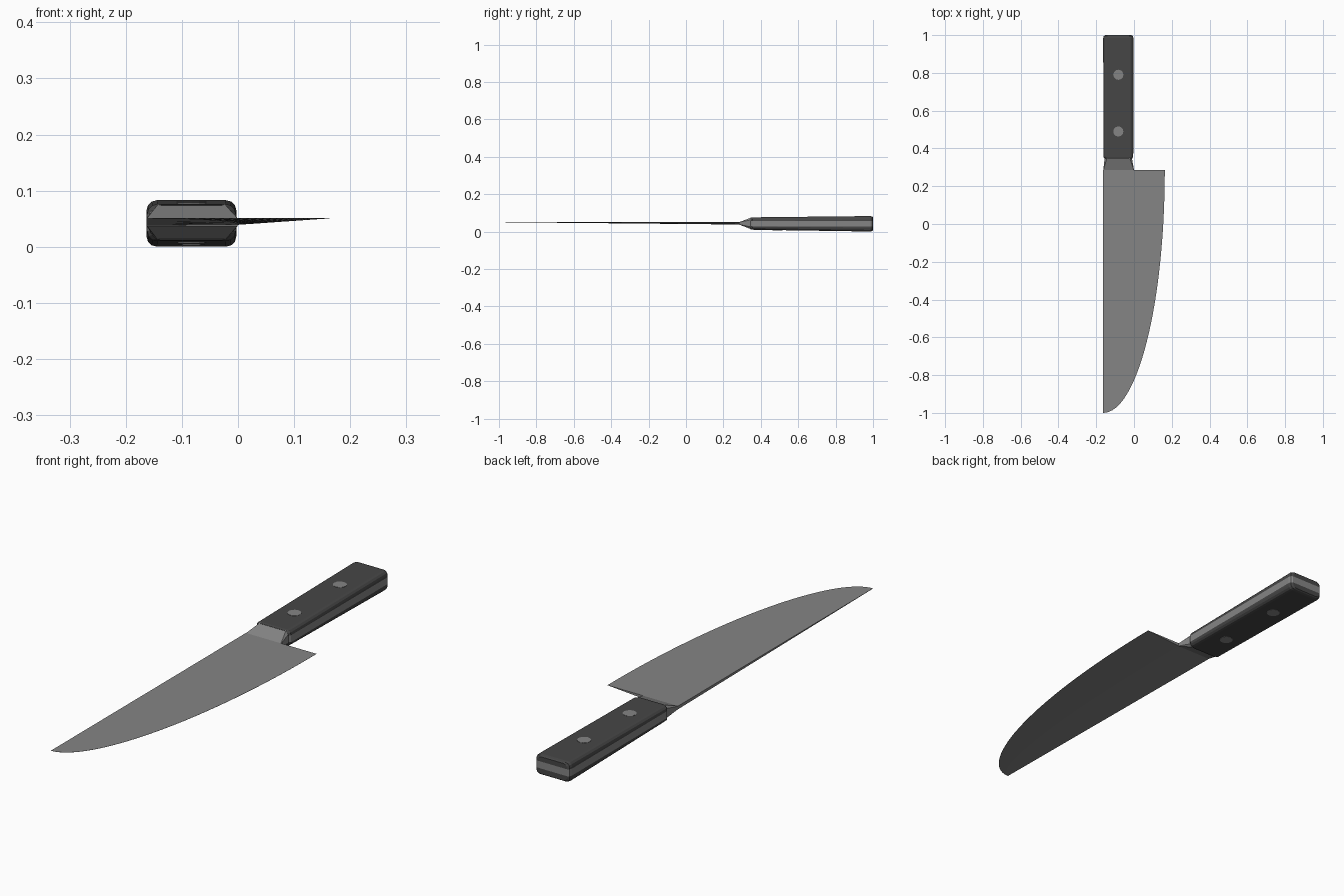
import bpy, bmesh, math

if "Cube" in bpy.data.objects:
    bpy.data.objects.remove(bpy.data.objects["Cube"])

def material(name, v):
    m = bpy.data.materials.new(name)
    m.diffuse_color = (v, v, v, 1)
    m.use_nodes = True
    m.node_tree.nodes["Principled BSDF"].inputs["Base Color"].default_value = m.diffuse_color
    return m

STEEL = material("steel grey", 0.235)
DARK = material("dark handle", 0.062)

def finish(name, bm, mat):
    bmesh.ops.recalc_face_normals(bm, faces=bm.faces)
    me = bpy.data.meshes.new(name)
    bm.to_mesh(me)
    bm.free()
    me.materials.append(mat)
    ob = bpy.data.objects.new(name, me)
    bpy.context.collection.objects.link(ob)
    return ob

def loft(name, rings, mat):
    """Skin a list of equal-length rings and cap both ends."""
    bm = bmesh.new()
    vs = [[bm.verts.new(p) for p in r] for r in rings]
    n = len(vs[0])
    for a, b in zip(vs, vs[1:]):
        for i in range(n):
            j = (i + 1) % n
            bm.faces.new((a[i], a[j], b[j], b[i]))
    bm.faces.new(vs[0])
    bm.faces.new(vs[-1])
    return finish(name, bm, mat)

CX, Y0, Y1 = -0.083, 0.345, 1.0
TANG = (0.028, 0.057)

def z_top(y):
    return 0.076 + 0.007 * (y - Y0) / (Y1 - Y0)

def z_bottom(y):
    return 0.010 - 0.010 * (y - Y0) / (Y1 - Y0)

# station along handle, width half, inset of the outer faces
STATIONS = [(Y0, 0.072, 0.002), (Y0 + 0.010, 0.079, 0), (Y1 - 0.016, 0.080, 0),
            (Y1 - 0.005, 0.077, 0.002), (Y1, 0.069, 0.006)]

def scale_ring(y, w, inset, top):
    inner = TANG[1] if top else TANG[0]
    outer = z_top(y) - inset if top else z_bottom(y) + inset
    s = 1 if top else -1
    r = 0.018
    pts = [(w, inner)]
    for k in range(4):
        a = math.radians(30 * k)
        pts.append((w - r + r * math.cos(a), outer - s * r * (1 - math.sin(a))))
    right = [(CX + x, y, z) for x, z in pts]
    left = [(CX - x, y, z) for x, z in reversed(pts)]
    return right + left

# handle scales
for top, name in ((True, "handle_scale_upper"), (False, "handle_scale_lower")):
    loft(name, [scale_ring(*s, top) for s in STATIONS], DARK)

# tang sandwiched between the scales
loft("tang", [[(CX + sx * w, y, z) for sx, z in
     ((1, TANG[0]), (1, TANG[1]), (-1, TANG[1]), (-1, TANG[0]))]
     for y, w, _ in STATIONS], STEEL)

# bolster: tapers from handle section to blade thickness
def bolster_ring(y, xa, xb, za, zb, c):
    return [(xa, y, za + c), (xa + c, y, za), (xb - c, y, za), (xb, y, za + c),
            (xb, y, zb - c), (xb - c, y, zb), (xa + c, y, zb), (xa, y, zb - c)]

loft("bolster", [bolster_ring(0.285, -0.163, 0.0, 0.037, 0.051, 0.001),
                 bolster_ring(0.350, -0.155, -0.011, 0.012, 0.075, 0.012)], STEEL)

# rivets through the handle
for i, y in enumerate((0.49, 0.79)):
    bm = bmesh.new()
    zt, zb = z_top(y) + 0.001, z_bottom(y) - 0.001
    bmesh.ops.create_cone(bm, cap_ends=True, segments=12, radius1=0.027,
                          radius2=0.027, depth=zt - zb)
    bmesh.ops.translate(bm, verts=bm.verts, vec=(CX, y, (zt + zb) / 2))
    finish(f"rivet_{i + 1}", bm, STEEL)

# blade: flat top, quarter-ellipse edge, underside wedge thinning to edge and tip
HEEL, SPINE, WIDTH, LENGTH, N = 0.285, -0.163, 0.326, 1.285, 32
bm = bmesh.new()
rows = []
for k in range(N + 1):
    a = math.pi / 2 * k / N
    y = HEEL - LENGTH * math.sin(a)
    w = max(WIDTH * math.cos(a), 0.001)
    t = 0.0125 * (1 - math.sin(a)) + 0.0008
    rows.append([bm.verts.new((SPINE + x, y, z)) for x, z in
                 ((0, 0.051), (w, 0.051), (w, 0.0505), (w / 2, 0.051 - t * 0.9), (0, 0.051 - t))])
for a, b in zip(rows, rows[1:]):
    for i in range(5):
        j = (i + 1) % 5
        bm.faces.new((a[i], a[j], b[j], b[i]))
bm.faces.new(rows[0])
bm.faces.new(rows[-1])
finish("blade", bm, STEEL)
